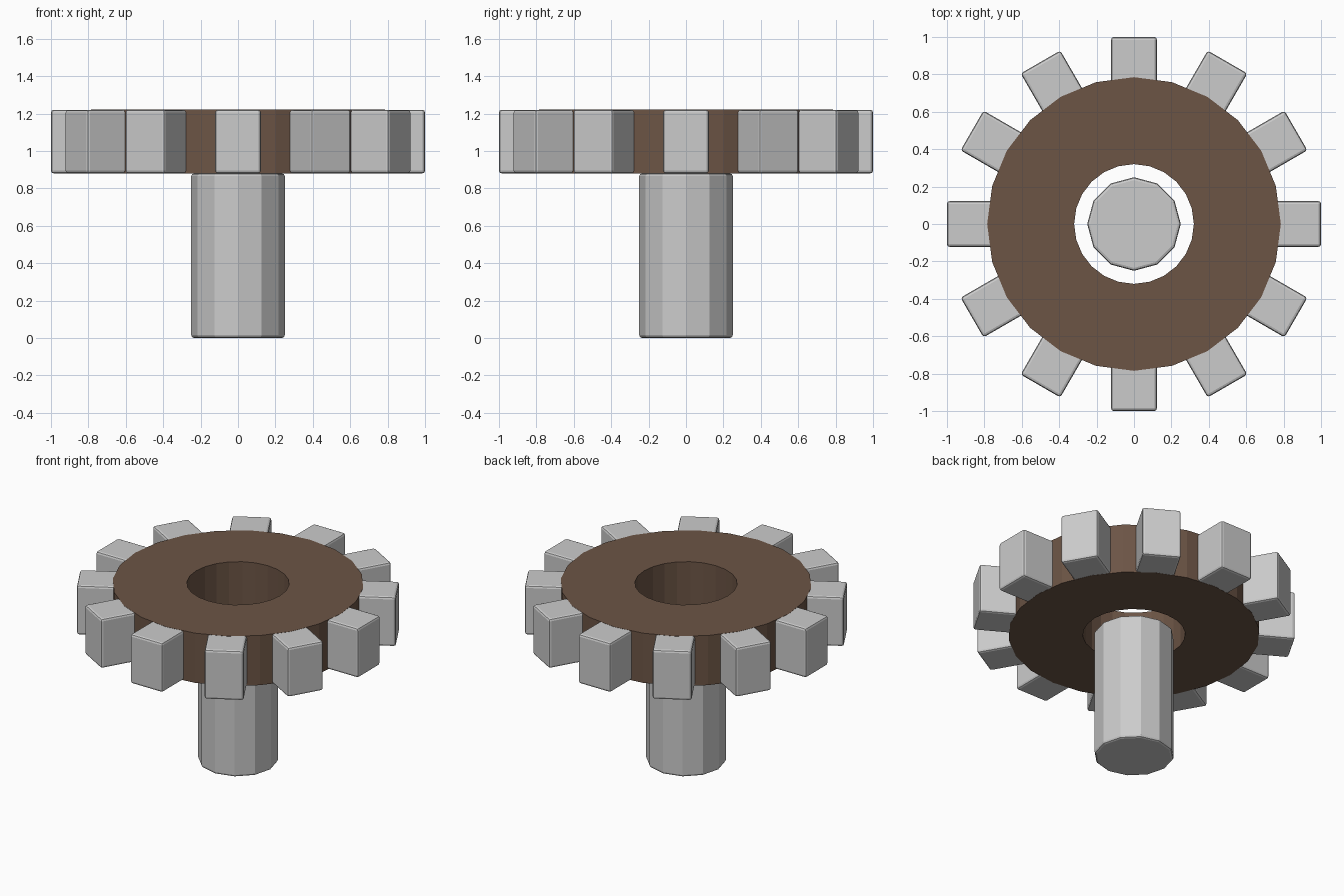
import bpy, bmesh, math
from mathutils import Matrix

if "Cube" in bpy.data.objects:
    bpy.data.objects.remove(bpy.data.objects["Cube"])

Z0, Z1 = 0.88, 1.22          # wheel bottom and top
BEVEL = 0.015


def finish(name, bm, bevel=False):
    bmesh.ops.recalc_face_normals(bm, faces=bm.faces)
    mesh = bpy.data.meshes.new(name)
    bm.to_mesh(mesh)
    bm.free()
    ob = bpy.data.objects.new(name, mesh)
    bpy.context.collection.objects.link(ob)
    if bevel:
        mod = ob.modifiers.new("soft_edges", 'BEVEL')
        mod.width = BEVEL
        mod.segments = 2
        mod.limit_method = 'ANGLE'
        mod.angle_limit = math.radians(40)
    return ob


# Twelve-sided shaft below the wheel
bm = bmesh.new()
bmesh.ops.create_cone(bm, cap_ends=True, segments=12, radius1=0.25, radius2=0.25,
                      depth=Z0, matrix=Matrix.Translation((0, 0, Z0 / 2)))
finish("shaft", bm, bevel=True)

# Brown wheel ring: rectangular section swept around 24 steps
brown = bpy.data.materials.new("brown")
brown.diffuse_color = (0.15, 0.09, 0.06, 1)
brown.use_nodes = True
brown.node_tree.nodes["Principled BSDF"].inputs["Base Color"].default_value = brown.diffuse_color
section = [(0.32, Z0 - 0.001), (0.785, Z0 - 0.001), (0.785, Z1 + 0.001), (0.32, Z1 + 0.001)]
N = 24
bm = bmesh.new()
loops = []
for i in range(N):
    a = 2 * math.pi * i / N
    loops.append([bm.verts.new((r * math.cos(a), r * math.sin(a), z)) for r, z in section])
for i in range(N):
    p, q = loops[i], loops[(i + 1) % N]
    for j in range(4):
        k = (j + 1) % 4
        bm.faces.new((p[j], p[k], q[k], q[j]))
ring = finish("wheel_ring", bm)
ring.data.materials.append(brown)

# Twelve block teeth, sunk into the ring
for i in range(12):
    bm = bmesh.new()
    place = (Matrix.Rotation(i * math.pi / 6, 4, 'Z')
             @ Matrix.Translation((0.85, 0, (Z0 + Z1) / 2))
             @ Matrix.Diagonal((0.30, 0.245, Z1 - Z0, 1)))
    bmesh.ops.create_cube(bm, size=1, matrix=place)
    finish(f"tooth_{i + 1}", bm, bevel=True)
